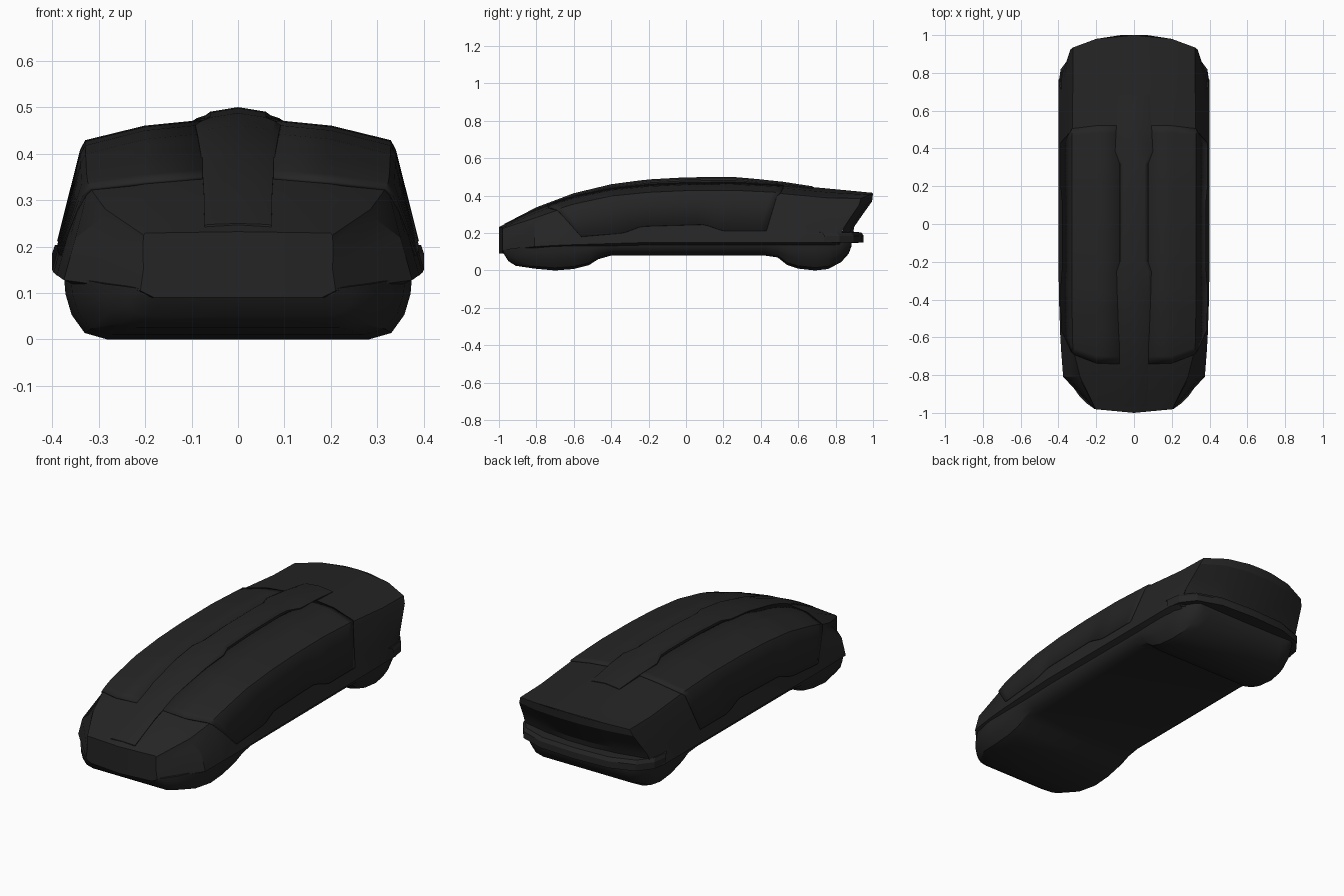
import bpy, bmesh, math
from mathutils import Vector

if "Cube" in bpy.data.objects:
    bpy.data.objects.remove(bpy.data.objects["Cube"])

dark = bpy.data.materials.new("dark_plastic")
dark.diffuse_color = (0.018, 0.018, 0.018, 1)
dark.use_nodes = True
dark.node_tree.nodes["Principled BSDF"].inputs["Base Color"].default_value = dark.diffuse_color


def lerp_table(table, v):
    """Piecewise linear lookup in rows of (key, value, ...)."""
    for a, b in zip(table, table[1:]):
        if v <= b[0]:
            f = max(0, (v - a[0]) / (b[0] - a[0]))
            return [p + (q - p) * f for p, q in zip(a, b)]
    return list(table[-1])


def loft(name, rows, cap_start=None, cap_end=None, thickness=0, angle=22):
    """Skin a right-hand half from rows of points, then mirror it."""
    bm = bmesh.new()
    grid = [[bm.verts.new(p) for p in r] for r in rows]
    for a, b in zip(grid, grid[1:]):
        for i in range(len(a) - 1):
            bm.faces.new((a[i], a[i + 1], b[i + 1], b[i]))
    for cap, ring in ((cap_start, grid[0]), (cap_end, grid[-1])):
        if cap:
            bm.faces.new(ring + [bm.verts.new(cap)])
    bmesh.ops.recalc_face_normals(bm, faces=bm.faces)
    # open skins face outward (up / sideways)
    if sum((f.normal.z + f.normal.x) * f.calc_area() for f in bm.faces) < 0 and thickness:
        bmesh.ops.reverse_faces(bm, faces=bm.faces)
    me = bpy.data.meshes.new(name)
    bm.to_mesh(me)
    bm.free()
    ob = bpy.data.objects.new(name, me)
    bpy.context.collection.objects.link(ob)
    me.materials.append(dark)
    if thickness:
        s = ob.modifiers.new("thickness", 'SOLIDIFY')
        s.thickness, s.offset = thickness, 0.4
    m = ob.modifiers.new("mirror", 'MIRROR')
    m.use_clip = True
    bpy.ops.object.select_all(action='DESELECT')
    ob.select_set(True)
    bpy.context.view_layer.objects.active = ob
    bpy.ops.object.shade_smooth_by_angle(angle=math.radians(angle))
    return ob


# Lid stations: y, rim half width, rim z, shoulder half width, roof z, crown amount
stations = [
    (-1.0, .21, .105, .203, .232, .15), (-.81, .375, .128, .285, .325, .9),
    (-.68, .385, .135, .318, .375, 1), (-.6, .39, .138, .322, .40, 1),
    (-.4, .397, .144, .324, .443, 1), (-.2, .40, .15, .325, .463, 1),
    (0, .40, .15, .325, .472, 1), (.25, .40, .15, .325, .474, 1),
    (.5, .40, .15, .325, .462, 1), (.76, .40, .15, .324, .438, 1)]


def ring(st):
    y, w, zr, ws, zt, k = st
    zs = zt - .05 * k
    side_z = zr + .09 * min(1, k + .35)
    return [Vector(p) for p in (
        (w - .03, y, zr - .015), (w, y, zr),
        (w - .025 * min(1, k + .1), y, side_z),
        (ws + .009 * k, y, zs - .018), (ws, y, zs),
        (.2, y, zt - .02 * k), (0, y, zt))]


def surf(y, t):
    r = ring(lerp_table(stations, y))
    i = min(int(t), 5)
    return r[i].lerp(r[i + 1], t - i)


# Lid shell, ending in an overhanging rear edge
rows = [ring(s) for s in stations]
for p in rows[0]:
    p.y += .02 * p.x / .21
rear_edge = [Vector(p) for p in (
    (.35, .80, .135), (.375, .81, .15), (.363, .845, .23), (.336, .925, .35),
    (.322, .935, .385), (.2, .98, .405), (0, 1.0, .415))]
loft("lid_shell", rows + [rear_edge], cap_start=(0, -1.0, .09))

# Concave rear face under the lip
loft("rear_face", [
    [(.322, .935, .385), (.2, .98, .405), (.07, 1.0, .413), (0, 1.0, .415)],
    [(.336, .925, .35), (.21, .975, .365), (.07, .995, .37), (0, .995, .37)],
    [(.35, .88, .285), (.2, .925, .295), (.07, .945, .30), (0, .945, .30)],
    [(.363, .845, .23), (.2, .885, .235), (.07, .90, .235), (0, .90, .235)],
    [(.375, .81, .14), (.2, .87, .14), (.07, .88, .14), (0, .88, .14)]])

# Rear rim flange
outline = [(.40, .74), (.388, .82), (.33, .895), (.2, .94), (0, .95)]
loft("rear_flange", [
    [(x * .88, y - .08, .145) for x, y in outline],
    [(x, y, .15) for x, y in outline],
    [(x, y, .185) for x, y in outline],
    [(x * .985, y - .012, .203) for x, y in outline],
    [(x * .88, y - .08, .21) for x, y in outline]])

# Raised side and roof panels
panel_bottom = [(-.56, .18), (-.33, .20), (-.24, .235), (.1, .245), (.2, .21), (.43, .21)]


def side_point(y, z):
    lo, hi = 1.0, 3.0
    for _ in range(20):
        mid = (lo + hi) / 2
        lo, hi = (mid, hi) if surf(y, mid).z < z else (lo, mid)
    return surf(y, lo)


rows = []
N = 32
for i in range(N + 1):
    s = i / N
    y = -.56 + .99 * s
    row = [side_point(y, lerp_table(panel_bottom, y)[1])]
    for t, y0, y1 in ((3, -.675, .485), (4, -.69, .505), (5, -.735, .52), (5.62, -.74, .52)):
        row.append(surf(y0 + (y1 - y0) * s, t))
    rows.append(row)
loft("lid_panel", rows, thickness=.009)

# Central spine: y, half width, height above the roof
spine = [(-.97, .072, .003), (-.8, .074, .009), (-.6, .08, .013), (-.4, .088, .018),
         (-.25, .092, .023), (-.19, .072, .024), (0, .072, .026), (.25, .072, .026), (.31, .072, .024),
         (.385, .10, .021), (.52, .093, .014), (.68, .083, .004)]
rows = []
for y, w, h in spine:
    def top(x, dz):
        p = surf(y, 6 - x / .2)
        return (x, y, p.z + dz)
    rows.append([top(w, -.012), top(w, h * .55), top(w - .012, h * .85), top(0, h)])
loft("roof_spine", rows, cap_start=(0, -.97, .22), cap_end=(0, .68, .42))

# Lower tub: y, half width, top z, bottom z
tub = [(-.975, .215, .11, .09), (-.95, .25, .115, .05), (-.91, .29, .12, .025),
       (-.81, .36, .135, .01), (-.7, .375, .14, 0), (-.6, .375, .145, .008),
       (-.52, .375, .148, .028), (-.47, .375, .15, .06), (-.4, .375, .15, .08),
       (.42, .375, .155, .08), (.49, .375, .155, .07), (.54, .375, .155, .03),
       (.6, .375, .155, .01), (.69, .375, .155, 0), (.76, .368, .155, .008),
       (.83, .345, .155, .045), (.87, .32, .155, .09), (.885, .30, .155, .13)]
section = [(0, 0), (1, 0), (.99, .3), (.955, .62), (.88, .9), (.75, 1), (0, 1)]
rows = [[(w * a, y, zt + (zb - zt) * b) for a, b in section] for y, w, zt, zb in tub]
loft("lower_tub", rows, cap_start=(0, -.98, .10), cap_end=(0, .885, .14), angle=28)
